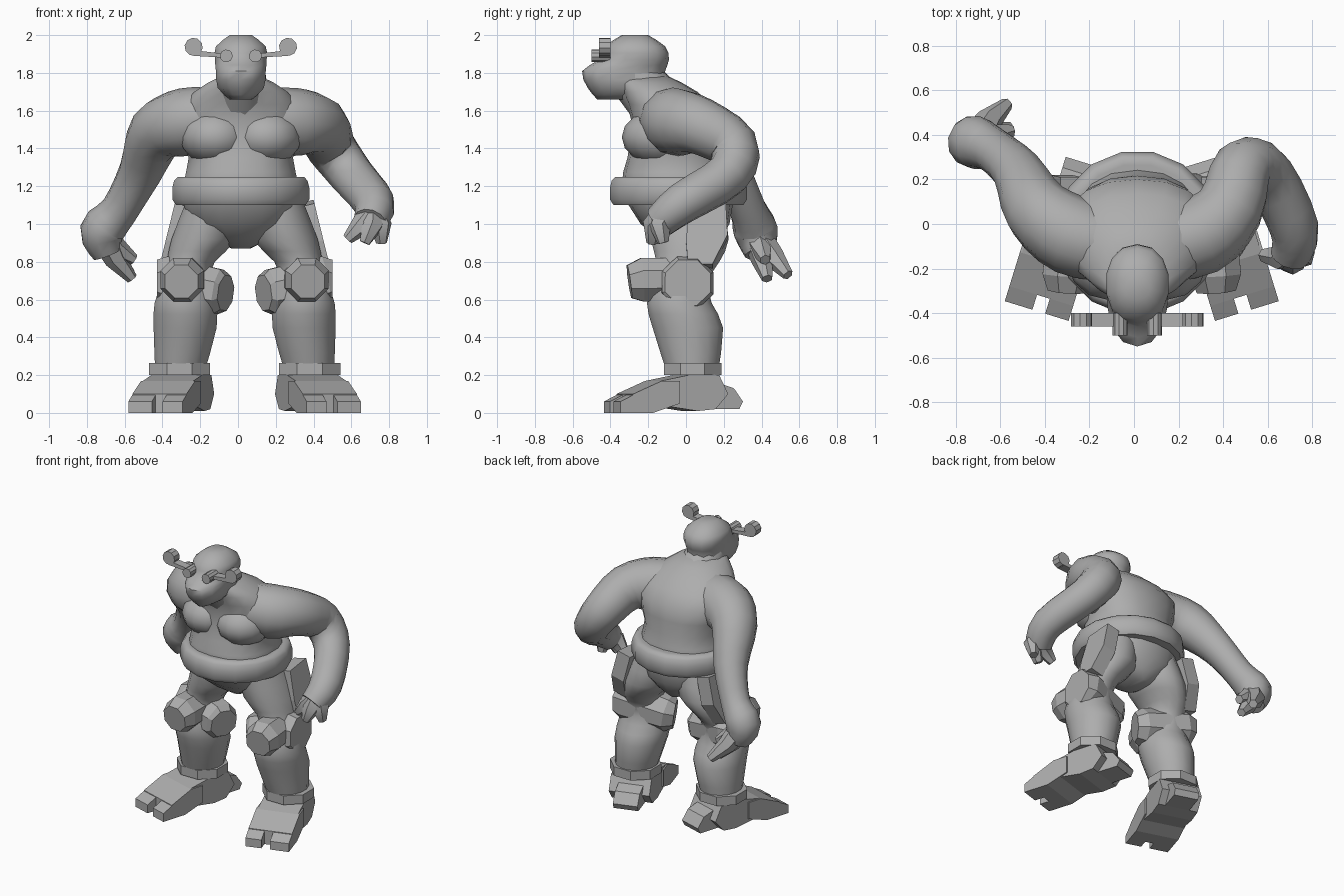
import bpy, bmesh, math
from mathutils import Vector, Matrix

cube = bpy.data.objects.get("Cube")
if cube:
    bpy.data.objects.remove(cube, do_unlink=True)

GREY = (.42, .42, .42, 1)
material = bpy.data.materials.new("plain grey")
material.use_nodes = True
material.diffuse_color = GREY
material.node_tree.nodes["Principled BSDF"].inputs["Base Color"].default_value = GREY

BODY_MIDDLE = .015
LEG_MIDDLE = .035
SIDES = (("right", -1), ("left", 1))


def loft(name, rings, smooth=True):
    """Skin a list of equal-sized point rings and cap both ends."""
    bm = bmesh.new()
    loops = [[bm.verts.new(point) for point in ring] for ring in rings]
    for lower, upper in zip(loops, loops[1:]):
        for i in range(len(lower)):
            bm.faces.new((lower[i - 1], lower[i], upper[i], upper[i - 1]))
    bm.faces.new(loops[0])
    bm.faces.new(loops[-1])
    bmesh.ops.recalc_face_normals(bm, faces=bm.faces)
    mesh = bpy.data.meshes.new(name)
    bm.to_mesh(mesh)
    bm.free()
    mesh.materials.append(material)
    part = bpy.data.objects.new(name, mesh)
    bpy.context.collection.objects.link(part)
    if smooth:
        bpy.ops.object.select_all(action="DESELECT")
        part.select_set(True)
        bpy.context.view_layer.objects.active = part
        bpy.ops.object.shade_smooth_by_angle(angle=math.radians(50))
    return part


def refine(rows, steps=3):
    """Pass a smooth curve through rows of numbers."""
    rows = [Vector(row) for row in rows]
    result = []
    for i in range(len(rows) - 1):
        start, end = rows[i], rows[i + 1]
        before, after = rows[max(i - 1, 0)], rows[min(i + 2, len(rows) - 1)]
        for k in range(steps):
            t = k / steps
            bend = (end - before) * (1 - t) - (after - start) * t
            ease = t * t * (3 - 2 * t)
            result.append(start + (end - start) * ease + bend * (t * (1 - t) / 2))
    return result + [rows[-1]]


def circle(count, square=1):
    """Unit circle; a square value under one gives it corners."""
    angles = [math.tau * (i + .5) / count for i in range(count)]
    pairs = [(math.cos(angle), math.sin(angle)) for angle in angles]
    return [[math.copysign(abs(v) ** square, v) for v in pair] for pair in pairs]


def column(name, sections, count=16, smooth=True, square=1):
    """Stack of ovals: height, centre x, half width, front y, back y."""
    rings = []
    for z, x, width, front, back in sections:
        middle, depth = (front + back) / 2, (back - front) / 2
        rings.append([(x + width * c, middle + depth * s, z) for c, s in circle(count, square)])
    return loft(name, rings, smooth)


def tube(name, path, count=12, smooth=True):
    """Round limb along points of x, y, z and radius."""
    points = [Vector(row[:3]) for row in path]
    rings, across = [], None
    for i, point in enumerate(points):
        ahead = points[min(i + 1, len(points) - 1)] - points[max(i - 1, 0)]
        ahead.normalize()
        across = across or ahead.orthogonal()
        across = (across - ahead * across.dot(ahead)).normalized()
        other = ahead.cross(across)
        radius = path[i][3]
        rings.append([point + (across * c + other * s) * radius for c, s in circle(count)])
    return loft(name, rings, smooth)


def ball(name, centre, size):
    x, y, z = centre
    sections = []
    for k in range(1, 8):
        angle = math.pi * k / 8
        wide, high = math.sin(angle), math.cos(angle)
        sections.append((z + size[2] * high, x, size[0] * wide,
                         y - size[1] * wide, y + size[1] * wide))
    return column(name, sections, 14)


def prism(name, outline, start, end):
    """Side outline of y and z, extruded across x."""
    return loft(name, [[(x, y, z) for y, z in outline] for x in (start, end)], False)


# Torso and chest
torso = [(.87, .05, -.06, .14), (1, .27, -.24, .23), (1.2, .31, -.34, .25),
         (1.35, .28, -.31, .22), (1.55, .34, -.29, .2), (1.7, .25, -.34, .06),
         (1.78, .11, -.38, -.09)]
column("torso", [(z, BODY_MIDDLE, *oval) for z, *oval in refine(torso, 2)], 18, True, .88)
for word, side in SIDES:
    ball(word + "_chest", (BODY_MIDDLE + side * .135, -.13, 1.46), (.19, .21, .15))

# Belt
belt = [(1.1, .31), (1.1, .35), (1.13, .37), (1.19, .37), (1.23, .36), (1.25, .34), (1.25, .31)]
column("belt", [(z, BODY_MIDDLE, r, -.04 - r, r - .04) for z, r in belt])

# Head and neck
head = [(1.66, .06, -.47, -.12), (1.72, .125, -.52, -.11), (1.81, .135, -.55, -.11),
        (1.87, .14, -.46, -.09), (1.94, .135, -.43, -.11), (2, .06, -.34, -.2)]
column("head", [(z, BODY_MIDDLE, *oval) for z, *oval in refine(head, 2)], 14, True, .9)
tube("neck", [(BODY_MIDDLE, -.1, 1.58, .16), (BODY_MIDDLE, -.3, 1.8, .13)])

# Eyes with rods out to the ears
for word, side in SIDES:
    eye = BODY_MIDDLE + side * .077
    ear = BODY_MIDDLE + side * .25
    tube(word + "_eye", [(eye, y, 1.89, .034) for y in (-.5, -.4)], 10, False)
    tube(word + "_ear", [(ear, y, 1.938, .048) for y in (-.46, -.4)], 10, False)
    rod = [(eye, 1.88), (ear, 1.89), (ear, 1.92), (eye, 1.9)]
    loft(word + "_rod", [[(x, y, z) for x, z in rod] for y in (-.46, -.4)], False)

# Arms: the right one hangs back, the left one bends forward
tube("right_arm", refine([(-.1, -.1, 1.56, .16), (-.28, -.05, 1.54, .18), (-.43, .06, 1.48, .155),
                          (-.52, .23, 1.27, .115), (-.63, .33, 1.07, .1),
                          (-.72, .37, .96, .12), (-.69, .39, .84, .08)]))
tube("left_arm", refine([(.1, -.1, 1.56, .16), (.3, -.05, 1.54, .18), (.43, .07, 1.52, .155),
                         (.49, .25, 1.41, .135), (.6, .22, 1.26, .12),
                         (.72, -.02, 1.11, .11), (.7, -.14, 1.01, .09)]))

# Fingers run from the palm over a knuckle to the tip
hands = {
    "right": (Vector((-.71, .37, .94)), Vector((-.02, 0, 0)),
              {"outer_finger": (-.57, .54, .73), "inner_finger": (-.56, .43, .71),
               "thumb": (-.55, .42, .81)}),
    "left": (Vector((.71, -.1, 1.05)), Vector((.02, -.03, .02)),
             {"outer_finger": (.76, -.12, .9), "inner_finger": (.67, -.18, .9),
              "thumb": (.58, -.14, .92)}),
}
for word, (palm, bulge, tips) in hands.items():
    for finger, tip in tips.items():
        tip = Vector(tip)
        knuckle = palm.lerp(tip, .55) + bulge
        path = [(*palm, .08), (*knuckle, .06), (*tip, .03)]
        tube(word + "_" + finger, path, 6)

# Side outlines of the hard parts
PLATE = [(0, .9), (.02, 1.1), (.21, 1.12), (.22, .93), (.14, .77), (.01, .77)]
FOOT = {
    "midfoot": (-.14, .14, [(-.2, .04), (-.2, .17), (0, .21), (.12, .2), (.17, .1),
                            (.1, .02), (0, .01)]),
    "forefoot": (-.15, .15, [(-.36, 0), (-.36, .1), (-.2, .17), (-.1, .17), (-.1, .05),
                             (-.25, 0)]),
    "heel": (-.09, .08, [(.1, .02), (.1, .17), (.22, .13), (.27, .06), (.25, .02)]),
}
TOE = [(-.43, 0), (-.43, .06), (-.35, .1), (-.35, 0)]
FOOT["inner_toe"] = (-.15, -.04, TOE)
FOOT["outer_toe"] = (.02, .15, TOE)
LEG = [(1.1, .17, .15, -.2, .2), (.92, .215, .175, -.19, .23), (.8, .285, .13, -.16, .18),
       (.7, .31, .13, -.18, .12), (.58, .315, .165, -.21, .14), (.45, .315, .17, -.18, .2),
       (.2, .345, .13, -.1, .17)]

for word, side in SIDES:
    def out(distance):
        return LEG_MIDDLE + side * distance

    ankle = out(.345)

    # Leg and ankle band
    column(word + "_leg", [(z, out(x), *oval) for z, x, *oval in refine(LEG, 2)])
    column(word + "_ankle_band", [(z, ankle, .175, -.13, .2) for z in (.2, .265)], 8, False)

    # Knee roller and knee pad
    tube(word + "_knee_roller", [(out(.1), -.07, .635, .1), (out(.14), -.05, .64, .13),
                                 (out(.42), .01, .69, .15), (out(.465), .01, .69, .13)], 8, False)
    tube(word + "_knee_pad", [(out(.32), -.05, .71, .12), (out(.33), -.23, .705, .125),
                              (out(.335), -.3, .695, .095)], 8, False)

    # Thigh plate, leaning in at the top
    plate = prism(word + "_thigh_plate", [(y, z - 1) for y, z in PLATE], -.05, .05)
    lean = Matrix.Rotation(side * -.24, 4, "Y")
    plate.matrix_world = Matrix.Translation((out(.345), 0, 1)) @ lean

    # Foot, turned outwards
    turn = Matrix.Translation((ankle, .02, 0)) @ Matrix.Rotation(side * .3, 4, "Z")
    for part, (inner, outer, outline) in FOOT.items():
        piece = prism(word + "_" + part, outline, side * inner, side * outer)
        piece.matrix_world = turn
